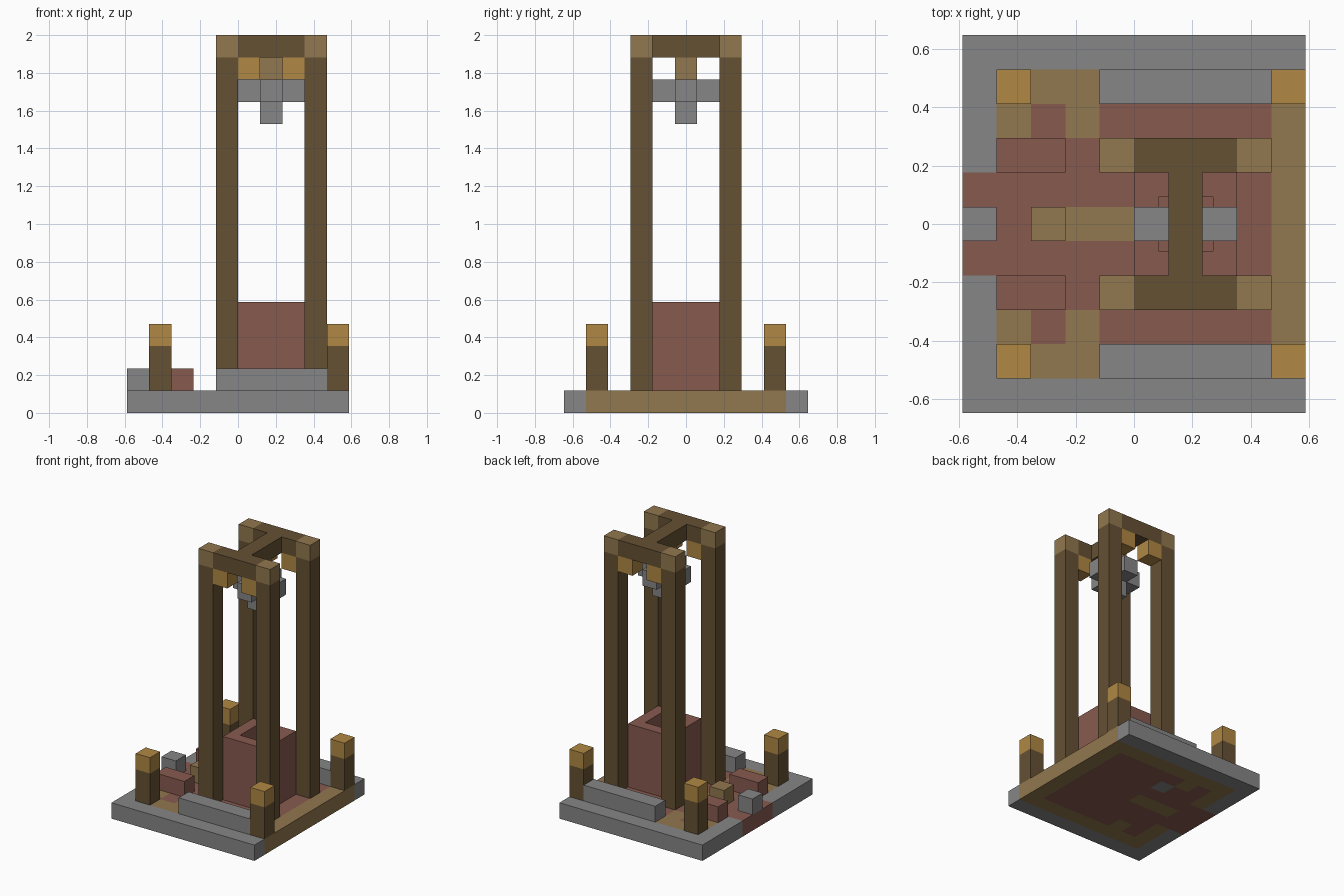
import bpy
import bmesh
from mathutils import Matrix, Vector

cube = bpy.data.objects.get("Cube")
if cube:
    bpy.data.objects.remove(cube, do_unlink=True)

U = 2 / 17               # one block
NX, NY = 10, 11          # footprint in blocks


def linear(c):
    c /= 255
    return c / 12.92 if c <= 0.04045 else ((c + 0.055) / 1.055) ** 2.4


def material(name, rgb):
    m = bpy.data.materials.new(name)
    m.use_nodes = True
    col = [linear(c) for c in rgb] + [1]
    m.diffuse_color = col
    m.node_tree.nodes["Principled BSDF"].inputs["Base Color"].default_value = col
    return m


STONE = material("grey stone", (134, 134, 134))
BRICK = material("red brick", (135, 90, 79))
PLANK = material("tan wood", (145, 119, 78))
TIMBER = material("dark timber", (101, 81, 52))
LAMP = material("gold lamp", (176, 136, 68))


def finish(name, bm, *mats):
    me = bpy.data.meshes.new(name)
    bm.to_mesh(me)
    bm.free()
    for m in mats:
        me.materials.append(m)
    ob = bpy.data.objects.new(name, me)
    bpy.context.collection.objects.link(ob)
    return ob


def block_mesh(cell, size):
    """Cuboid from its lowest block cell and its size in blocks."""
    bm = bmesh.new()
    size = Vector(size)
    centre = (Vector(cell) + size / 2 - Vector((NX / 2, NY / 2, 0))) * U
    bmesh.ops.create_cube(bm, size=1, matrix=Matrix.Translation(centre)
                          @ Matrix.Diagonal((*(size * U), 1)))
    return bm


def block(name, cell, size, mat):
    return finish(name, block_mesh(cell, size), mat)


def pair(name, cell, size, mat):
    """The same block on the front and back halves."""
    x, y, z = cell
    block("front_" + name, cell, size, mat)
    block("back_" + name, (x, NY - y - size[1], z), size, mat)


# Floor slab: rows from the edge to the middle, mirrored front to back
MATS = {"g": STONE, "r": BRICK, "t": PLANK}
ROWS = ["gggggggggg",
        "gttttttttt",
        "gtrtrrrrrt",
        "gtrrrrrrrt",
        "rrrrrrrrrt",
        "rrtttrrrrt"]
keys = list(MATS)
bm = bmesh.new()
bmesh.ops.create_grid(bm, x_segments=NX, y_segments=NY, size=1,
                      matrix=Matrix.Translation((0, 0, U))
                      @ Matrix.Diagonal((NX * U / 2, NY * U / 2, 1, 1)))
for f in bm.faces:
    c = f.calc_center_median() / U
    ix, iy = int(c.x + NX / 2), int(c.y + NY / 2)
    key = ROWS[min(iy, NY - 1 - iy)][ix]
    if (ix, iy) == (4, 7):      # odd stone under one tower post
        key = "g"
    f.material_index = keys.index(key)
floor = finish("floor_slab", bm, *MATS.values())
solid = floor.modifiers.new("thickness", "SOLIDIFY")
solid.thickness = U
solid.offset = -1

# Low features on the floor
pair("stone_step", (4, 1, 1), (5, 1, 1), STONE)
pair("brick_bench", (1, 3, 1), (2, 1, 1), BRICK)
block("entry_stone", (0, 5, 1), (1, 1, 1), STONE)
block("entry_stool", (2, 5, 1), (1, 1, 1), PLANK)

# Corner lamp posts
for side, x in (("right", 1), ("left", 9)):
    pair(side + "_lamp_post", (x, 1, 1), (1, 1, 2), TIMBER)
    pair(side + "_lamp", (x, 1, 3), (1, 1, 1), LAMP)

# Brick well with an open shaft
bm = block_mesh((5, 4, 1), (3, 3, 4))
top = max(bm.faces, key=lambda f: f.calc_center_median().z)
bmesh.ops.inset_region(bm, faces=[top], thickness=U)
shaft = bmesh.ops.extrude_discrete_faces(bm, faces=[top])["faces"][0]
bmesh.ops.translate(bm, verts=shaft.verts, vec=(0, 0, -3 * U))
finish("brick_well", bm, BRICK)

# Tower posts with caps, and lamps in the corners under the beams
for side, x, lamp_x in (("right", 4, 5), ("left", 8, 7)):
    pair(side + "_tower_post", (x, 3, 1), (1, 1, 15), TIMBER)
    pair(side + "_post_cap", (x, 3, 16), (1, 1, 1), PLANK)
    pair(side + "_beam_lamp", (lamp_x, 3, 15), (1, 1, 1), LAMP)

# Top beams
pair("top_beam", (5, 3, 16), (3, 1, 1), TIMBER)
block("cross_beam", (6, 4, 16), (1, 3, 1), TIMBER)

# Hanging hammer: hanger, cross-shaped head and tip
block("hanger", (6, 5, 15), (1, 1, 1), PLANK)
block("hammer_bar", (5, 5, 14), (3, 1, 1), STONE)
pair("hammer_arm", (6, 4, 14), (1, 1, 1), STONE)
block("hammer_tip", (6, 5, 13), (1, 1, 1), STONE)
